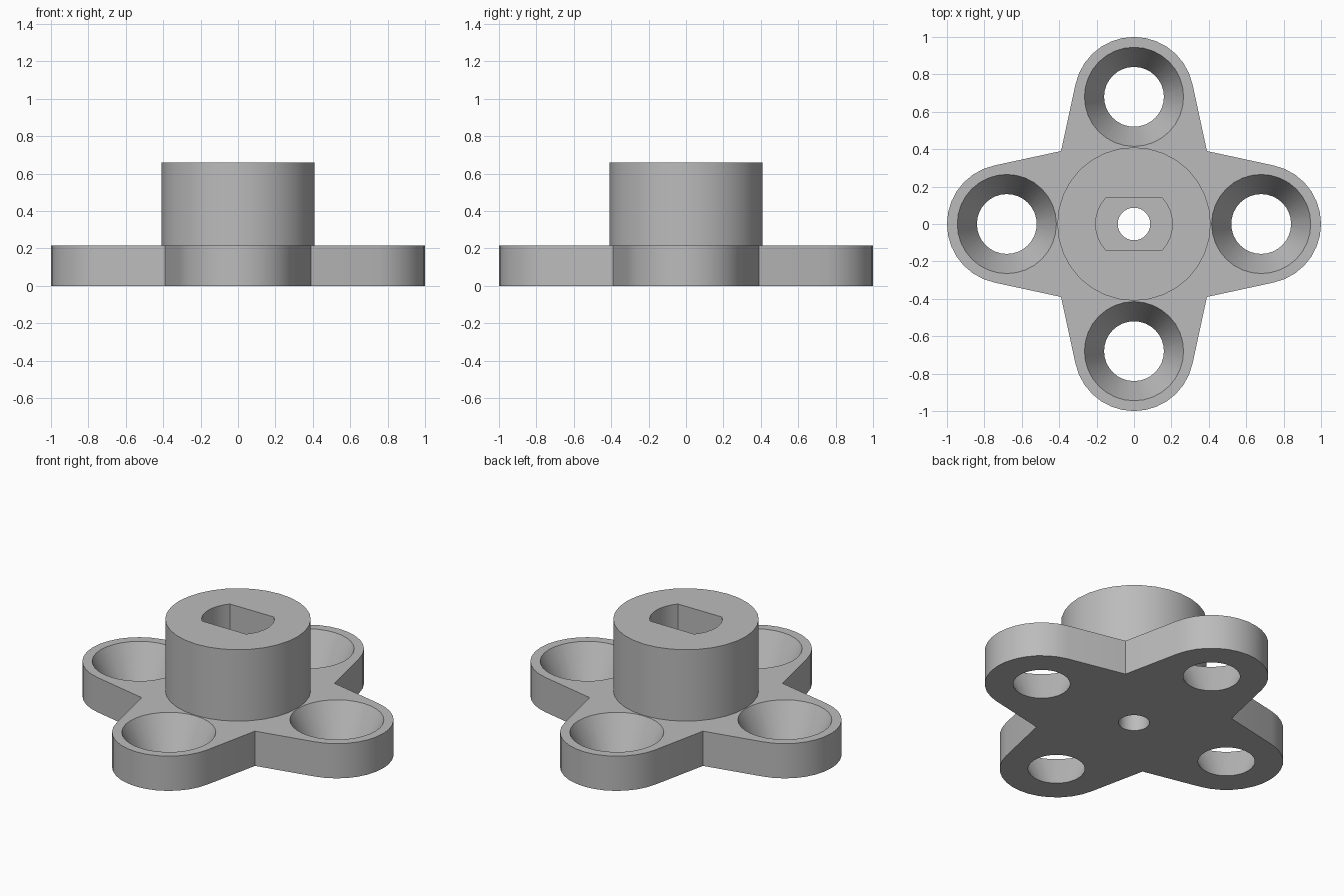
import bpy, bmesh
from math import pi, sin, cos, acos, atan2, hypot

cube = bpy.data.objects.get("Cube")
if cube:
    bpy.data.objects.remove(cube, do_unlink=True)

PLATE_TOP, HUB_TOP = 0.216, 0.66
ARM, ARM_R, CORNER = 0.68, 0.32, 0.39
HUB_R, SLOT_R, SLOT_HALF = 0.41, 0.205, 0.138
HOLE_LOW, HOLE_TOP, BORE_R = 0.16, 0.265, 0.087

grey = bpy.data.materials.new("plain grey")
grey.use_nodes = True
colour = (0.5, 0.5, 0.5, 1)
grey.diffuse_color = colour
grey.node_tree.nodes["Principled BSDF"].inputs["Base Color"].default_value = colour


def arc(r, start, end, n, cx=0.0, cy=0.0):
    return [(cx + r * cos(start + (end - start) * i / n),
             cy + r * sin(start + (end - start) * i / n)) for i in range(n + 1)]


def circle(r, cx=0.0, cy=0.0, n=32):
    return arc(r, 0, 2 * pi, n, cx, cy)[:-1]


def loft(name, low, high, z0, z1):
    """Solid between two matching outlines."""
    bm = bmesh.new()
    a = [bm.verts.new((x, y, z0)) for x, y in low]
    b = [bm.verts.new((x, y, z1)) for x, y in high]
    bm.faces.new(a[::-1])
    bm.faces.new(b)
    n = len(a)
    for i in range(n):
        j = (i + 1) % n
        bm.faces.new((a[i], a[j], b[j], b[i]))
    mesh = bpy.data.meshes.new(name)
    bm.to_mesh(mesh)
    bm.free()
    mesh.materials.append(grey)
    ob = bpy.data.objects.new(name, mesh)
    bpy.context.collection.objects.link(ob)
    return ob


def select(ob):
    bpy.ops.object.select_all(action='DESELECT')
    ob.select_set(True)
    bpy.context.view_layer.objects.active = ob


def cut(ob, cutter):
    mod = ob.modifiers.new("cut", 'BOOLEAN')
    mod.operation, mod.solver, mod.object = 'DIFFERENCE', 'EXACT', cutter
    select(ob)
    bpy.ops.object.modifier_apply(modifier=mod.name)
    bpy.data.objects.remove(cutter, do_unlink=True)


# Four-armed plate: rounded ends joined by tangents to the inner corners
dx = CORNER - ARM
half = atan2(CORNER, dx) - acos(ARM_R / hypot(dx, CORNER))
lobe = arc(ARM_R, -half, half, 14, ARM) + [(CORNER, CORNER)]
outline = []
for k in range(4):
    c, s = (1, 0, -1, 0)[k], (0, 1, 0, -1)[k]
    outline += [(x * c - y * s, x * s + y * c) for x, y in lobe]
plate = loft("arm_plate", outline, outline, 0, PLATE_TOP)

# Tapered holes in the arms, overshooting both faces along the same slope
over = 0.02
flare = over * (HOLE_TOP - HOLE_LOW) / PLATE_TOP
for cx, cy in ((ARM, 0), (0, ARM), (-ARM, 0), (0, -ARM)):
    cut(plate, loft("hole_cutter", circle(HOLE_LOW - flare, cx, cy),
                    circle(HOLE_TOP + flare, cx, cy), -over, PLATE_TOP + over))

# Central bore
cut(plate, loft("bore_cutter", circle(BORE_R), circle(BORE_R), -over, PLATE_TOP + over))

# Hub with a flat-sided slot
hub = loft("hub", circle(HUB_R), circle(HUB_R), PLATE_TOP, HUB_TOP)
a = acos((SLOT_R ** 2 - SLOT_HALF ** 2) ** 0.5 / SLOT_R)
slot = arc(SLOT_R, -a, a, 8) + arc(SLOT_R, pi - a, pi + a, 8)
cut(hub, loft("slot_cutter", slot, slot, PLATE_TOP - over, HUB_TOP + over))

for ob in (plate, hub):
    select(ob)
    bpy.ops.object.shade_smooth_by_angle(angle=pi / 6)
